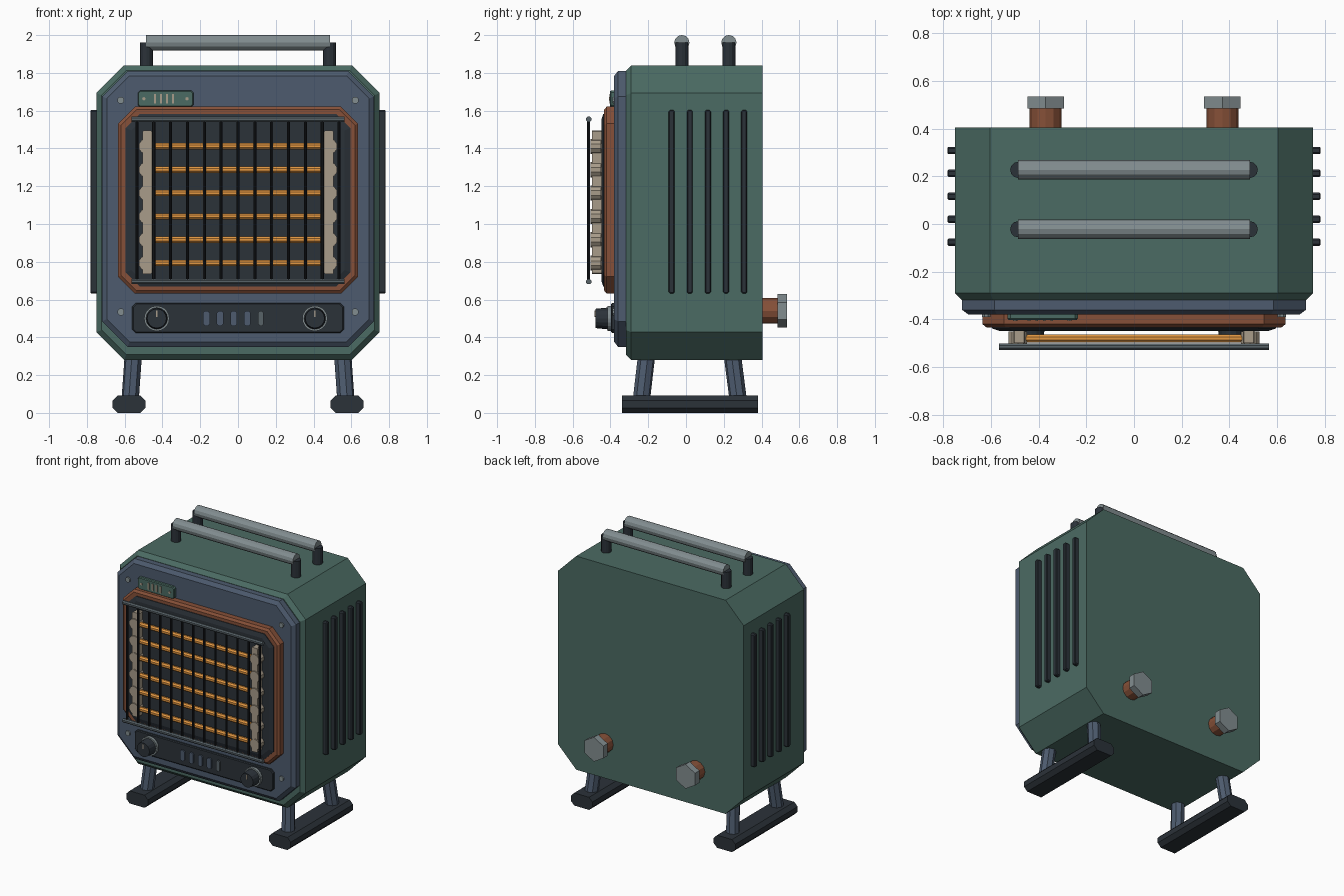
import bpy, bmesh, math
from mathutils import Vector, Matrix

if "Cube" in bpy.data.objects:
    bpy.data.objects.remove(bpy.data.objects["Cube"], do_unlink=True)


def material(name, rgb):
    lin = [((c / 255 + 0.055) / 1.055) ** 2.4 for c in rgb] + [1]
    m = bpy.data.materials.new(name)
    m.use_nodes = True
    m.diffuse_color = lin
    bsdf = next(n for n in m.node_tree.nodes if n.type == 'BSDF_PRINCIPLED')
    bsdf.inputs["Base Color"].default_value = lin
    return m


green = material("green enamel", (75, 107, 99))
blue = material("slate blue", (77, 91, 110))
copper = material("copper", (134, 80, 56))
orange = material("glowing orange", (228, 152, 66))
ceramic = material("ceramic beige", (168, 156, 138))
steel = material("steel", (130, 141, 144))
gunmetal = material("gunmetal", (88, 99, 105))
dark = material("charcoal", (43, 50, 57))
black = material("black", (25, 28, 32))


def finish(name, bm, mat):
    bmesh.ops.recalc_face_normals(bm, faces=bm.faces)
    mesh = bpy.data.meshes.new(name)
    bm.to_mesh(mesh)
    bm.free()
    mesh.materials.append(mat)
    ob = bpy.data.objects.new(name, mesh)
    bpy.context.collection.objects.link(ob)
    return ob


def plate(name, mat, x, z, w, h, cut, layers, turn=None):
    """Stack of corner-cut rectangles in the xz plane; layers are (depth y, inset)."""
    bm = bmesh.new()
    loops = []
    for y, inset in layers:
        a, b = w / 2 - inset, h / 2 - inset
        c = max(cut - inset * 0.586, 0.002)
        quarter = [(a, b - c), (a - c, b)]
        pts = quarter + [(-p, q) for p, q in reversed(quarter)]
        pts += [(-p, -q) for p, q in pts]
        loops.append([bm.verts.new((x + p, y, z + q)) for p, q in pts])
    for lo, hi in zip(loops, loops[1:]):
        for i in range(8):
            j = (i + 1) % 8
            bm.faces.new((lo[i], lo[j], hi[j], hi[i]))
    bm.faces.new(loops[0])
    bm.faces.new(loops[-1])
    if turn:
        bm.transform(turn)
    return finish(name, bm, mat)


def rod(name, mat, a, b, r, sides=12, spin=0.0, r2=None):
    """Straight bar from a to b."""
    a, b = Vector(a), Vector(b)
    bm = bmesh.new()
    bmesh.ops.create_cone(bm, cap_ends=True, segments=sides, radius1=r,
                          radius2=r if r2 is None else r2, depth=(b - a).length)
    turn = (b - a).to_track_quat('Z', 'Y').to_matrix().to_4x4()
    bm.transform(Matrix.Translation((a + b) / 2) @ turn @ Matrix.Rotation(spin, 4, 'Z'))
    return finish(name, bm, mat)


# Housing and face plate
plate("body", green, 0, 1.06, 1.5, 1.56, 0.147, [(0.405, 0), (-0.29, 0), (-0.318, 0.028)])
plate("face_plate", blue, 0, 1.08, 1.44, 1.46, 0.135,
      [(-0.30, 0), (-0.36, 0), (-0.38, 0.026)])

# Copper surround and the dark reflector panel on it
plate("copper_surround", copper, 0, 1.126, 1.27, 0.99, 0.09,
      [(-0.37, 0), (-0.42, 0), (-0.433, 0.016)])
plate("reflector_panel", dark, 0, 1.126, 1.19, 0.914, 0.075,
      [(-0.42, 0), (-0.438, 0), (-0.448, 0.03)])

# Heating elements with ceramic holders
for i in range(6):
    z = 0.793 + i * 0.1236
    rod(f"heating_element_{i + 1}", orange, (-0.46, -0.48, z), (0.46, -0.48, z), 0.018, 8, math.pi / 8)
    for side, s in (("left", 1), ("right", -1)):
        rod(f"ceramic_cap_{side}_{i + 1}", ceramic, (s * 0.487, -0.45, z),
            (s * 0.487, -0.505, z), 0.04, 10)
for side, s in (("left", 1), ("right", -1)):
    plate(f"ceramic_strip_{side}", ceramic, s * 0.481, 1.115, 0.05, 0.76, 0.006,
          [(-0.44, 0), (-0.498, 0)])

# Guard grille
for i in range(13):
    x = (i - 6) * 0.0892
    rod(f"grille_bar_{i + 1}", black, (x, -0.515, 0.695), (x, -0.515, 1.555), 0.008, 8)
for name, z in (("lower", 0.695), ("upper", 1.555)):
    rod(f"grille_rail_{name}", gunmetal, (-0.565, -0.515, z), (0.565, -0.515, z), 0.015, 8, math.pi / 8)

# Badge plate with plain bars and rivets
plate("badge_plate", green, -0.383, 1.663, 0.295, 0.088, 0.012,
      [(-0.37, 0), (-0.396, 0), (-0.402, 0.005)])
for i in range(4):
    plate(f"badge_bar_{i + 1}", ceramic, -0.44 + i * 0.032, 1.663, 0.011, 0.05, 0.002,
          [(-0.398, 0), (-0.406, 0)])
for i, x in enumerate((-0.498, -0.27)):
    rod(f"badge_rivet_{i + 1}", ceramic, (x, -0.395, 1.663), (x, -0.407, 1.663), 0.009, 8)

# Face plate corner screws
for x in (-0.62, 0.62):
    for z in (0.534, 1.655):
        name = ("upper" if z > 1 else "lower") + ("_left" if x > 0 else "_right")
        rod(f"corner_screw_{name}", steel, (x, -0.37, z), (x, -0.39, z), 0.019, 8, math.pi / 8)

# Control panel, buttons and dials
plate("control_panel", dark, 0, 0.502, 1.12, 0.16, 0.02,
      [(-0.37, 0), (-0.391, 0), (-0.396, 0.006)])
for i in range(5):
    plate(f"button_{i + 1}", blue if i < 4 else gunmetal, -0.167 + i * 0.072, 0.5,
          0.035 if i < 4 else 0.028, 0.08, 0.01, [(-0.39, 0), (-0.406, 0)])
for side, x in (("left", 0.407), ("right", -0.43)):
    rod(f"dial_ring_{side}", steel, (x, -0.385, 0.5), (x, -0.416, 0.5), 0.067, 20)
    rod(f"dial_{side}", dark, (x, -0.41, 0.5), (x, -0.48, 0.5), 0.058, 16, 0, 0.051)
    plate(f"dial_pointer_{side}", ceramic, x, 0.525, 0.008, 0.035, 0.002,
          [(-0.475, 0), (-0.484, 0)])

# Raised side vents
for side, s in (("left", 1), ("right", -1)):
    turn = Matrix.Rotation(s * math.pi / 2, 4, 'Z')
    for i in range(5):
        y = -0.076 + i * 0.096
        plate(f"vent_{side}_{i + 1}", dark, s * y, 1.118, 0.031, 0.97, 0.007,
              [(-0.74, 0), (-0.777, 0), (-0.782, 0.005)], turn)

# Carrying handles
for name, y in (("front", -0.022), ("rear", 0.227)):
    rod(f"handle_{name}", steel, (-0.487, y, 1.96), (0.487, y, 1.96), 0.0405, 12)
    for side, s in (("left", 1), ("right", -1)):
        rod(f"handle_post_{name}_{side}", dark, (s * 0.485, y, 1.82),
            (s * 0.485, y, 1.96), 0.034, 12)

# Rear fittings
for side, x in (("left", 0.37), ("right", -0.37)):
    rod(f"rear_pipe_{side}", copper, (x, 0.39, 0.54), (x, 0.49, 0.54), 0.067, 12)
    nut = rod(f"rear_nut_{side}", steel, (0, 0, 0), (0, 0, 0.05), 0.089, 6)
    # hexagon points lie sideways
    nut.data.transform(Matrix.Translation((x, 0.485, 0.54)) @ Matrix.Rotation(-math.pi / 2, 4, 'X'))

# Splayed legs on runner feet
for side, s in (("left", 1), ("right", -1)):
    plate(f"foot_{side}", dark, s * 0.577, 0.046, 0.174, 0.092, 0.027, [(0.38, 0), (-0.34, 0)])
    for name, top, bottom in (("front", -0.208, -0.236), ("rear", 0.245, 0.276)):
        rod(f"leg_{name}_{side}", blue, (s * 0.571, bottom, 0.07),
            (s * 0.554, top, 0.31), 0.046, 8, math.pi / 8)
